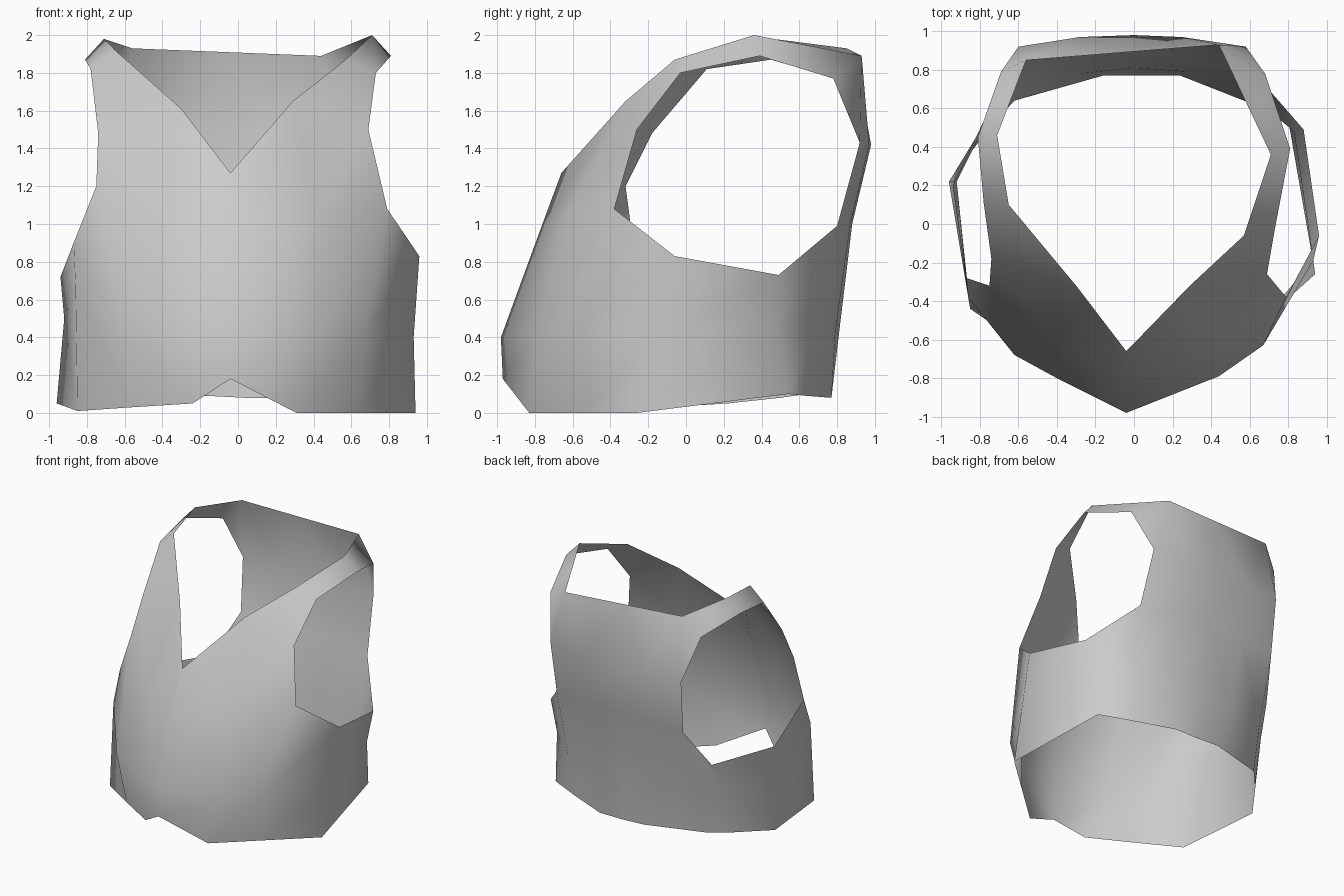
import bpy
import bmesh

cube = bpy.data.objects.get("Cube")
if cube:
    bpy.data.objects.remove(cube, do_unlink=True)

bm = bmesh.new()
shared = {}


def vert(point):
    """Return one shared vertex per position, so panels are sewn together."""
    if point not in shared:
        shared[point] = bm.verts.new(point)
    return shared[point]


def patch(*points):
    bm.faces.new([vert(p) for p in points])


def loft(*rows):
    """Join neighbouring rows of points with quads."""
    for low, high in zip(rows, rows[1:]):
        for i in range(len(low) - 1):
            patch(low[i], low[i + 1], high[i + 1], high[i])


# Centre line points, front and back
front_hem, front_waist = (-.04, -.97, .18), (-.04, -.98, .4)
front_chest, neck_point = (-.04, -.76, 1), (-.04, -.66, 1.27)
back_hem, back_waist, back_chest = (.04, .77, .08), (0, .81, .42), (0, .88, 1)
back_mid, back_neck = (0, .98, 1.42), (-.06, .89, 1.91)


def half_vest(hem, waist, front, under, armhole, back, neck):
    """One side: lower body, front panel, shoulder strap and back panel."""
    arm_front, *strap, arm_mid, arm_back = armhole
    chest, mid = back
    # Lower body wraps from front centre to back centre
    loft([front_hem, *hem, back_hem],
         [front_waist, *waist, back_waist],
         [front_chest, front, arm_front, *under, arm_back, chest, back_chest])
    # Front panel beside the V neck
    patch(front_chest, front, neck[0], neck_point)
    patch(front, arm_front, strap[0], neck[0])
    # Shoulder strap between armhole and neckline
    loft(strap, neck)
    # Upper back panel
    loft([arm_back, chest, back_chest],
         [arm_mid, mid, back_mid],
         [strap[-1], neck[-1], back_neck])


# Left side of the garment
half_vest(
    hem=[(.31, -.83, 0), (.63, -.54, 0), (.94, -.26, 0),
         (.8, .54, .1), (.57, .64, .09), (.24, .77, .08)],
    waist=[(.44, -.79, .4), (.67, -.63, .42), (.93, -.19, .4),
           (.83, .48, .47), (.59, .68, .42), (.28, .79, .42)],
    front=(.42, -.62, 1.05),
    under=[(.96, -.06, .83), (.88, .49, .73)],
    armhole=[(.79, -.38, 1.08), (.69, -.26, 1.5),
             (.73, -.03, 1.8), (.81, .39, 1.89), (.68, .78, 1.77),
             (.58, .92, 1.43), (.61, .8, .99)],
    back=[(.3, .87, 1), (.25, .97, 1.42)],
    neck=[(.29, -.32, 1.65), (.57, -.06, 1.87), (.71, .36, 2), (.44, .93, 1.89)])

# Right side of the garment, with a small bulge below the armhole
half_vest(
    hem=[(-.24, -.85, .05), (-.56, -.64, .03), (-.85, -.44, .01),
         (-.96, .22, .05), (-.75, .5, .08), (-.62, .64, .1), (-.16, .77, .09)],
    waist=[(-.4, -.8, .4), (-.62, -.68, .42), (-.86, -.38, .67),
           (-.92, .22, .5), (-.74, .58, .45), (-.63, .69, .45), (-.28, .78, .42)],
    front=(-.4, -.62, 1.05),
    under=[(-.87, -.28, .9), (-.94, .2, .72), (-.71, .68, .69)],
    armhole=[(-.75, -.32, 1.2), (-.74, -.18, 1.48),
             (-.78, .11, 1.82), (-.81, .45, 1.87), (-.69, .79, 1.77),
             (-.6, .92, 1.43), (-.59, .88, 1)],
    back=[(-.3, .88, 1), (-.28, .97, 1.42)],
    neck=[(-.3, -.32, 1.61), (-.65, .1, 1.92), (-.71, .46, 1.98), (-.56, .85, 1.93)])

bmesh.ops.recalc_face_normals(bm, faces=bm.faces)
mesh = bpy.data.meshes.new("vest")
bm.to_mesh(mesh)
bm.free()
mesh.shade_smooth()

# Plain grey cloth
cloth = bpy.data.materials.new("grey cloth")
cloth.use_nodes = True
colour = (.6, .6, .6, 1)
cloth.diffuse_color = colour
cloth.node_tree.nodes["Principled BSDF"].inputs["Base Color"].default_value = colour
mesh.materials.append(cloth)

vest = bpy.data.objects.new("vest", mesh)
bpy.context.collection.objects.link(vest)
